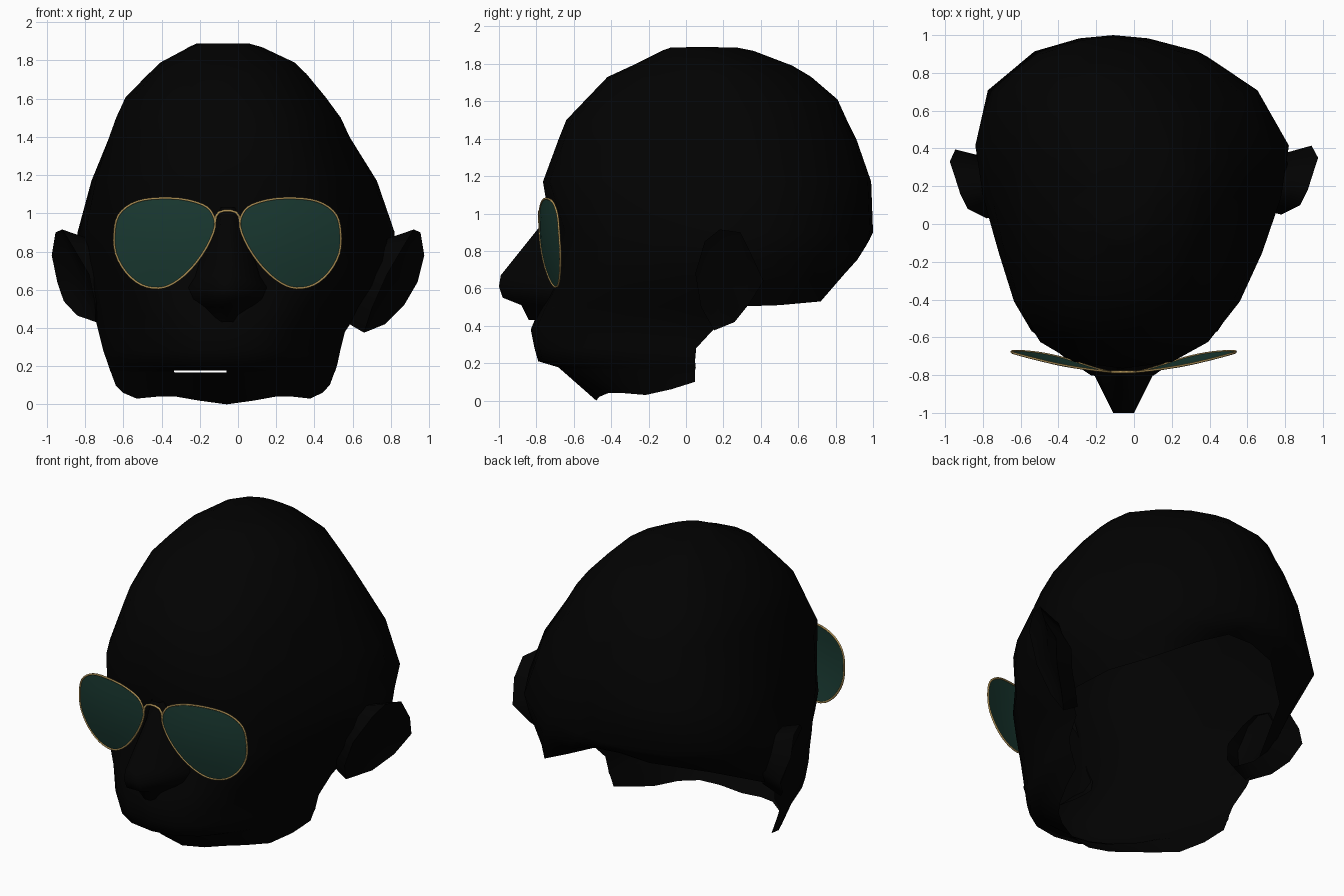
import bpy, bmesh, math
from mathutils import Vector

if "Cube" in bpy.data.objects:
    bpy.data.objects.remove(bpy.data.objects["Cube"])


def material(name, rgb):
    m = bpy.data.materials.new(name)
    m.diffuse_color = (*rgb, 1)
    m.use_nodes = True
    m.node_tree.nodes["Principled BSDF"].inputs["Base Color"].default_value = m.diffuse_color
    return m


BLACK = material("matte black", (0.0006, 0.0006, 0.0006))
GREEN = material("dark green lens", (0.010, 0.041, 0.031))
GOLD = material("gold wire", (0.42, 0.28, 0.09))
CX = -0.055  # the face sits slightly left of centre


def make(name, verts, faces, mat, angle=60):
    me = bpy.data.meshes.new(name)
    me.from_pydata([tuple(v) for v in verts], [], faces)
    bm = bmesh.new()
    bm.from_mesh(me)
    bmesh.ops.remove_doubles(bm, verts=bm.verts, dist=0.0005)
    bmesh.ops.recalc_face_normals(bm, faces=bm.faces)
    bm.to_mesh(me)
    bm.free()
    ob = bpy.data.objects.new(name, me)
    bpy.context.collection.objects.link(ob)
    me.materials.append(mat)
    bpy.ops.object.select_all(action='DESELECT')
    ob.select_set(True)
    bpy.context.view_layer.objects.active = ob
    bpy.ops.object.shade_smooth_by_angle(angle=math.radians(angle))
    return ob


# Head shell: stacked egg-shaped rings, open at the neck
T = [0, .02, .08, .18, .33, .5, .66, .83, .95, .99, 1]     # depth, front to back
EGG = [0, .36, .6, .72, .84, .95, 1, .86, .52, .22, 0]     # half width at that depth
CHIN = [0, .26, .46, .64, .81, .93, 1, .86, .5, .2, 0]     # narrower front for the jaw
RISE = [0, .02, .04, .04, .03, .06, .1, 0, 0, 0, 0]        # wavy lower rim of the jaw
JAW = 6                                                    # last column of the jaw
ROWS = [  # z, front y, back y, half width, centre x, roundness
    (1.888, -.08, .27, .13, -.07, 1),
    (1.87, -.13, .36, .19, -.065, 1),
    (1.79, -.29, .57, .35, -.055, 1),
    (1.73, -.42, .67, .415, -.055, .9),
    (1.61, -.535, .81, .53, -.065, .7),
    (1.50, -.64, .86, .60, -.05, .6),
    (1.40, -.68, .91, .645, -.045, .5),
    (1.17, -.765, .99, .755, -.02, .2),
    (0.90, -.72, 1.0, .83, -.01, 0),
    (0.75, -.70, .95, .82, -.01, 0),
    (0.62, -.72, .86, .77, -.03, 0),
    (0.50, -.78, .69, .70, -.06, 0),
    (0.38, -.83, .65, .645, -.085, 0),
    (0.28, -.81, .50, .62, -.085, 0),
    (0.21, -.79, .48, .60, -.08, 0),
    (0.177, -.68, .43, .59, -.08, 0),
    (0.167, -.67, .42, .585, -.08, 0),
    (0.0, -.48, .32, .56, -.08, 0),
]
# Slanted rear edge of the neck opening: column -> point
NECK = {7: (.61, .5, .51), 8: (.5, .72, .53), 9: (.24, .85, .68), 10: (.03, .89, .79),
        -10: (.03, .89, .79), -9: (-.15, .88, .8), -8: (-.33, .84, .77), -7: (-.6, .6, .69)}
COLS = list(range(-10, 11))
n = len(COLS)
verts, faces = [], []
for r, (z, yf, yb, w, cx, rnd) in enumerate(ROWS):
    chin = min(1, max(0, (.65 - z) / .25))
    for i, c in enumerate(COLS):
        k = abs(c)
        if k > JAW and r > 8:                           # sweep from the widest ring to the neck
            f = min(1, (r - 8) / 3)
            a, b = Vector(verts[8 * n + i]), Vector(NECK[c])
            p = a.lerp(b, f)
            p.y = a.y + (b.y - a.y) * f ** 1.7
            verts.append(tuple(p))
            continue
        t = T[k]
        e = EGG[k] * (1 - chin) + CHIN[k] * chin
        e = e * (1 - rnd) + 2 * math.sqrt(t * (1 - t)) * rnd
        y = yf + (yb - yf) * t
        if z == 0.90 and k in (1, 2):
            y += .04                                    # eye sockets
        mid = -.06 + (cx + .06) * min(1, t / .4)        # the head is turned a little
        mid -= .1 * max(0, t - .66) / .34
        rise = RISE[k] if r == len(ROWS) - 1 else 0
        verts.append((mid + math.copysign(w * e, c), y, z + rise))
for r in range(len(ROWS) - 1):
    for i in range(n - 1):
        c0, c1 = COLS[i], COLS[i + 1]
        if ROWS[r][0] <= .5 and max(abs(c0), abs(c1)) > JAW:
            continue                                    # open neck behind the jaw
        if r == 15 and c0 in (-2, -1):
            continue                                    # mouth slit
        a = r * n + i
        faces.append((a, a + 1, a + n + 1, a + n))
verts.append((-.07, .08, 1.89))
faces += [(i, i + 1, len(verts) - 1) for i in range(n - 1)]
make("head", verts, faces, BLACK)

# Nose: wedge lofted down the face
NOSE = [  # z, ridge y, ridge half width, base half width
    (1.03, -.76, .03, .05), (.92, -.79, .04, .09), (.67, -.99, .05, .17),
    (.61, -1.0, .055, .21), (.55, -.98, .05, .20), (.51, -.88, .05, .16),
    (.43, -.84, .02, .06)]
verts, faces = [], []
for z, y, a, b in NOSE:
    verts += [(CX - b, -.69, z), (CX - a, y, z), (CX + a, y, z), (CX + b, -.69, z)]
for r in range(len(NOSE) - 1):
    faces += [(r * 4 + i, r * 4 + i + 1, r * 4 + i + 5, r * 4 + i + 4) for i in range(3)]
make("nose", verts, faces, BLACK, 90)

# Ears: flared rim joined to the head, with a hollow centre
RIM = [(.78, .05, .68), (.88, .1, .85), (.92, .18, .915), (.955, .29, .9),
       (.975, .35, .78), (.94, .415, .64), (.87, .34, .52), (.77, .26, .42),
       (.66, .15, .375), (.70, .08, .5)]
for side, name in ((1, "right_ear"), (-1, "left_ear")):
    mid = Vector((.82, .2, .66))
    rim = [Vector(p) for p in RIM]
    if side < 0:                                        # left lobe sits further out
        for p in rim:
            p.x += .3 * max(0, .66 - p.z)
            p.y -= .02
            p.z += .05 * max(0, (.6 - p.z) / .2)
    base = [p.lerp(mid, .2) - Vector((.13, 0, 0)) for p in rim]
    inner = [p.lerp(mid, .3) - Vector((.015, 0, 0)) for p in rim]
    pts = [Vector((p.x * side, p.y, p.z)) for p in base + rim + inner + [mid]]
    k = len(rim)
    faces = []
    for i in range(k):
        j = (i + 1) % k
        faces += [(i, j, k + j, k + i), (k + i, k + j, 2 * k + j, 2 * k + i),
                  (2 * k + i, 2 * k + j, 3 * k)]
    make(name, pts, faces, BLACK, 90)


# Sunglasses: everything lies on one gently wrapped surface
def wrap(dx, z):
    return Vector((CX + dx, -.785 + .3 * dx * dx + .4 * (z - .95) ** 2, z))


def wire(name, pts, radius, cyclic):
    cu = bpy.data.curves.new(name, 'CURVE')
    cu.dimensions = '3D'
    cu.bevel_depth = radius
    cu.bevel_resolution = 1
    sp = cu.splines.new('POLY')
    sp.points.add(len(pts) - 1)
    for q, p in zip(sp.points, pts):
        q.co = (*p, 1)
    sp.use_cyclic_u = cyclic
    ob = bpy.data.objects.new(name, cu)
    bpy.context.collection.objects.link(ob)
    cu.materials.append(GOLD)


def smooth_loop(pts, steps=3):
    out = []
    k = len(pts)
    for i in range(k):
        a, b, c, d = (Vector(pts[(i + j) % k]) for j in (-1, 0, 1, 2))
        for s in range(steps):
            t = s / steps
            out.append(.5 * (2 * b + (c - a) * t + (2 * a - 5 * b + 4 * c - d) * t * t
                             + (3 * b - a - 3 * c + d) * t ** 3))
    return out


LENS = [(.08, 1.0), (.13, 1.045), (.25, 1.076), (.40, 1.076), (.5, 1.05), (.57, .99),
        (.592, .9), (.585, .79), (.53, .69), (.45, .625), (.36, .608), (.28, .635),
        (.19, .71), (.11, .82), (.065, .93)]
outline = smooth_loop(LENS)
centre = Vector((.34, .87))
for side, name in ((1, "right"), (-1, "left")):
    k = len(outline)
    verts, faces = [], []
    for f in (1, .67, .33):
        for p in outline:
            q = centre.lerp(p, f)
            verts.append(wrap(q.x * side, q.y))
    verts.append(wrap(centre.x * side, centre.y))
    for i in range(k):
        j = (i + 1) % k
        faces += [(i, j, k + j, k + i), (k + i, k + j, 2 * k + j, 2 * k + i),
                  (2 * k + i, 2 * k + j, 3 * k)]
    make(name + "_lens", verts, faces, GREEN)
    wire(name + "_rim", [wrap(p.x * side, p.y) for p in outline], .006, True)

# Bridge wire between the lenses
BRIDGE = [(-.066, .95), (-.06, .985), (-.045, 1.005), (-.015, 1.014),
          (.015, 1.014), (.045, 1.005), (.06, .985), (.066, .95)]
wire("bridge", [wrap(x, z) for x, z in BRIDGE], .007, False)
